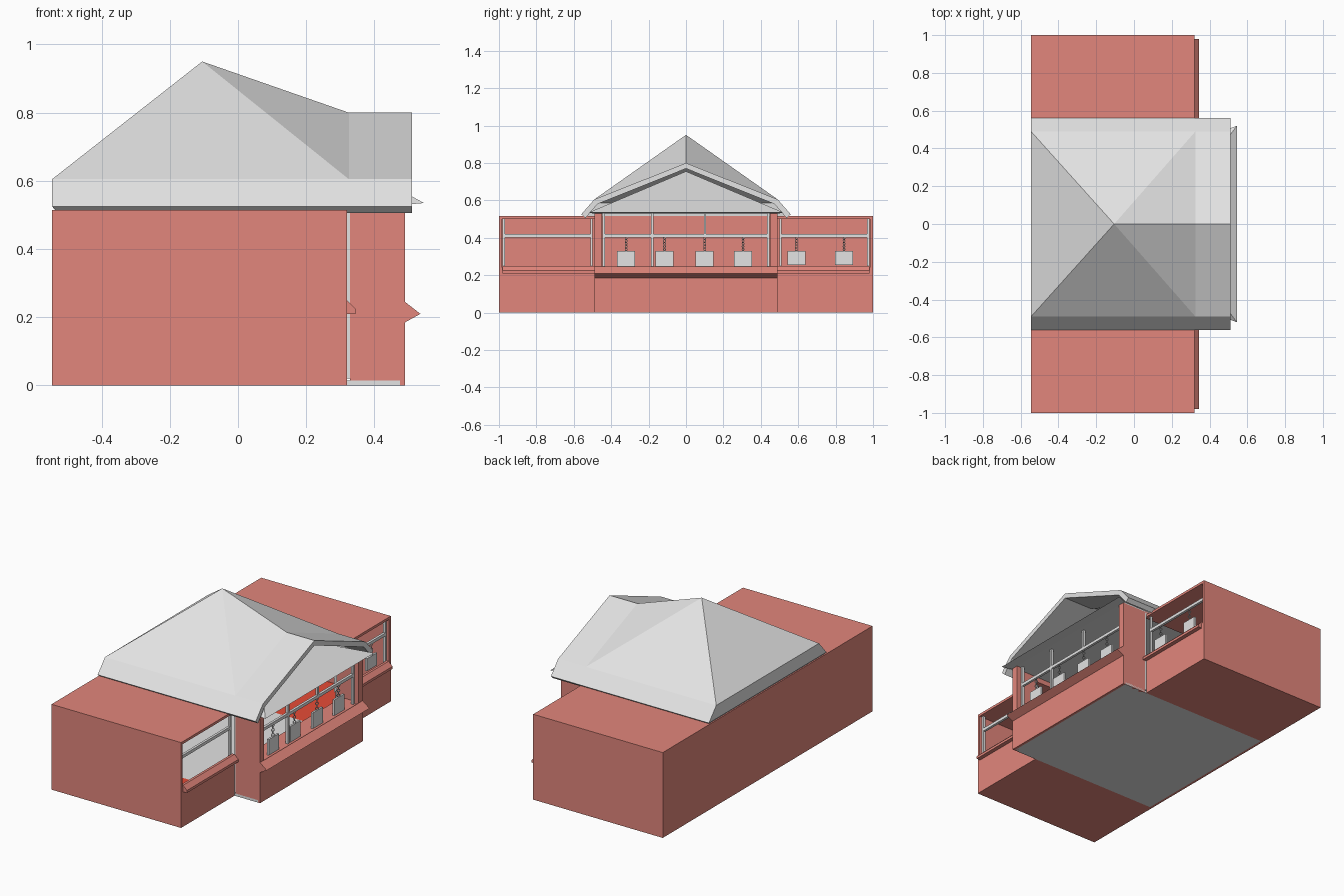
import bpy, bmesh, math
from mathutils import Vector

if "Cube" in bpy.data.objects:
    bpy.data.objects.remove(bpy.data.objects["Cube"])


def material(name, rgb):
    m = bpy.data.materials.new(name)
    m.use_nodes = True
    m.diffuse_color = (*rgb, 1)
    m.node_tree.nodes["Principled BSDF"].inputs["Base Color"].default_value = (*rgb, 1)
    return m


RED = material("brick_red", (0.76, 0.24, 0.2))
GREY = material("light_grey", (0.77, 0.77, 0.77))
ORANGE = material("orange_red", (0.85, 0.075, 0.04))


def mesh(name, verts, faces, mat):
    bm = bmesh.new()
    vs = [bm.verts.new(v) for v in verts]
    for f in faces:
        bm.faces.new([vs[i] for i in f])
    bmesh.ops.recalc_face_normals(bm, faces=bm.faces)
    me = bpy.data.meshes.new(name)
    bm.to_mesh(me)
    bm.free()
    me.materials.append(mat)
    ob = bpy.data.objects.new(name, me)
    bpy.context.collection.objects.link(ob)
    return ob


def prism(name, profile, y0, y1, mat):
    """Extrude an x-z profile along y."""
    n = len(profile)
    verts = [(x, y, z) for y in (y0, y1) for x, z in profile]
    faces = [range(n), range(n, 2 * n)]
    faces += [(i, (i + 1) % n, n + (i + 1) % n, n + i) for i in range(n)]
    return mesh(name, verts, faces, mat)


def box(name, xs, ys, zs, mat):
    (x0, x1), (z0, z1) = xs, zs
    return prism(name, [(x0, z0), (x1, z0), (x1, z1), (x0, z1)], min(ys), max(ys), mat)


BACK, WING, FRONT = -0.545, 0.32, 0.49
T = 0.015                      # wall thickness
MID = 0.49                     # half width of the middle hall

# Shell shared by the hall and wings
box("back_wall", (BACK, BACK + T), (-1, 1), (0, 0.515), RED)
box("hall_floor", (BACK + T, FRONT - T), (-MID, MID), (0, 0.015), GREY)
box("hall_ceiling", (BACK + T, FRONT), (-MID, MID), (0.53, 0.538), GREY)

for s, side in ((-1, "right"), (1, "left")):
    # Wing
    box(side + "_end_wall", (BACK + T, WING), (s, s * (1 - T)), (0, 0.515), RED)
    box(side + "_wing_base", (BACK + T, WING - T), (s * MID, s * (1 - T)), (0, 0.008), RED)
    box(side + "_wing_floor", (BACK + T, WING - T), (s * MID, s * (1 - T)), (0.008, 0.015), ORANGE)
    box(side + "_wing_roof", (BACK + T, WING), (s * MID, s * (1 - T)), (0.5, 0.515), RED)
    box(side + "_wing_parapet", (WING - T, WING), (s * MID, s * (1 - T)), (0, 0.24), RED)
    prism(side + "_wing_sill",
          [(WING - T, 0.25), (WING, 0.25), (0.345, 0.225), (0.345, 0.21), (WING, 0.21), (WING - T, 0.235)],
          s * MID, s * 0.98, RED)
    box(side + "_wing_rail", (0.29, 0.305), (s * 0.5, s * 0.975), (0.402, 0.42), GREY)
    for i, y in enumerate((0.505, 0.975)):
        box(f"{side}_wing_post_{i}", (0.29, 0.305), (s * (y - 0.006), s * (y + 0.006)), (0.24, 0.5), GREY)
    # Cheek walls of the projecting hall front
    box(side + "_corner_strip", (WING, 0.328), (s * 0.476, s * MID), (0.02, 0.525), GREY)
    box(side + "_cheek_wall", (0.328, FRONT), (s * 0.475, s * MID), (0, 0.53), RED)
    box(side + "_pier", (FRONT - 0.03, FRONT), (s * 0.45, s * 0.475), (0, 0.53), RED)
    box(side + "_hall_post", (0.45, 0.465), (s * 0.434, s * 0.446), (0.23, 0.53), GREY)
    # Wall above the wing roof beside the hall
    box(side + "_hall_upper_wall", (BACK + T, 0.328), (s * 0.475, s * MID), (0.5, 0.535), RED)

# Hall front: parapet, counter, pointed sill, posts and rail
box("hall_parapet", (FRONT - T, FRONT), (-0.475, 0.475), (0, 0.22), RED)
box("hall_counter", (0.36, FRONT), (-0.475, 0.475), (0.22, 0.235), RED)
prism("hall_sill", [(FRONT, 0.245), (0.535, 0.21), (FRONT, 0.185)], -MID, MID, RED)
box("hall_rail", (0.45, 0.465), (-0.44, 0.44), (0.402, 0.42), GREY)
box("long_post", (0.45, 0.465), (-0.188, -0.174), (0.235, 0.53), GREY)
box("short_post", (0.45, 0.465), (0.096, 0.108), (0.42, 0.53), GREY)


# Boards hanging on chains from the rails
def hanging_board(name, x, y, bottom):
    box(name, (x - 0.006, x + 0.006), (y - 0.048, y + 0.048), (bottom, 0.33), GREY)
    for i in range(5):
        bpy.ops.mesh.primitive_torus_add(
            major_segments=8, minor_segments=4, major_radius=0.008, minor_radius=0.0025,
            location=(x, y, 0.338 + i * 0.015),
            rotation=(math.pi / 2, 0, math.pi / 4 + i * math.pi / 2))
        link = bpy.context.object
        link.name = f"{name}_chain_link_{i}"
        link.data.materials.append(GREY)


for i, y in enumerate((-0.32, -0.115, 0.1, 0.305)):
    hanging_board(f"hall_board_{i}", 0.457, y, 0.235)
for i, y in enumerate((0.59, 0.845)):
    hanging_board(f"wing_board_{i}", 0.297, y, 0.255)

# Main roof: pyramid, front gable and flared eaves
EAVE, KNEE, EDGE = 0.525, 0.605, 0.51
verts = [(-0.105, 0, 0.95), (0.325, 0, 0.8), (EDGE, 0, 0.8)]
for s in (-1, 1):
    verts += [(BACK, s * 0.49, KNEE), (0.325, s * 0.49, KNEE), (EDGE, s * 0.49, KNEE),
              (BACK, s * 0.56, EAVE), (EDGE, s * 0.56, EAVE)]
faces = [(0, 3, 8)]
for k in (3, 8):
    faces += [(0, k, k + 1), (0, k + 1, 1), (1, k + 1, k + 2, 2),
              (k, k + 3, k + 4, k + 2, k + 1)]
faces.append((3, 6, 11, 8))
roof = mesh("main_roof", verts, faces, GREY)
# Make every roof face point outward before thickening inward
bm = bmesh.new()
bm.from_mesh(roof.data)
for f in bm.faces:
    if f.normal.dot(f.calc_center_median() - Vector((0, 0, 0.4))) < 0:
        f.normal_flip()
bm.to_mesh(roof.data)
bm.free()
thick = roof.modifiers.new("thickness", "SOLIDIFY")
thick.thickness = 0.03
thick.offset = -1

# Sloping lower roof under the gable
mesh("porch_roof",
     [(0.545, -0.52, 0.535), (0.545, 0.52, 0.535), (0.15, 0, 0.755),
      (0.49, -0.5, 0.53), (0.49, 0.5, 0.53)],
     [(0, 1, 2), (0, 1, 4, 3), (0, 2, 3), (1, 4, 2), (2, 3, 4)], GREY)
